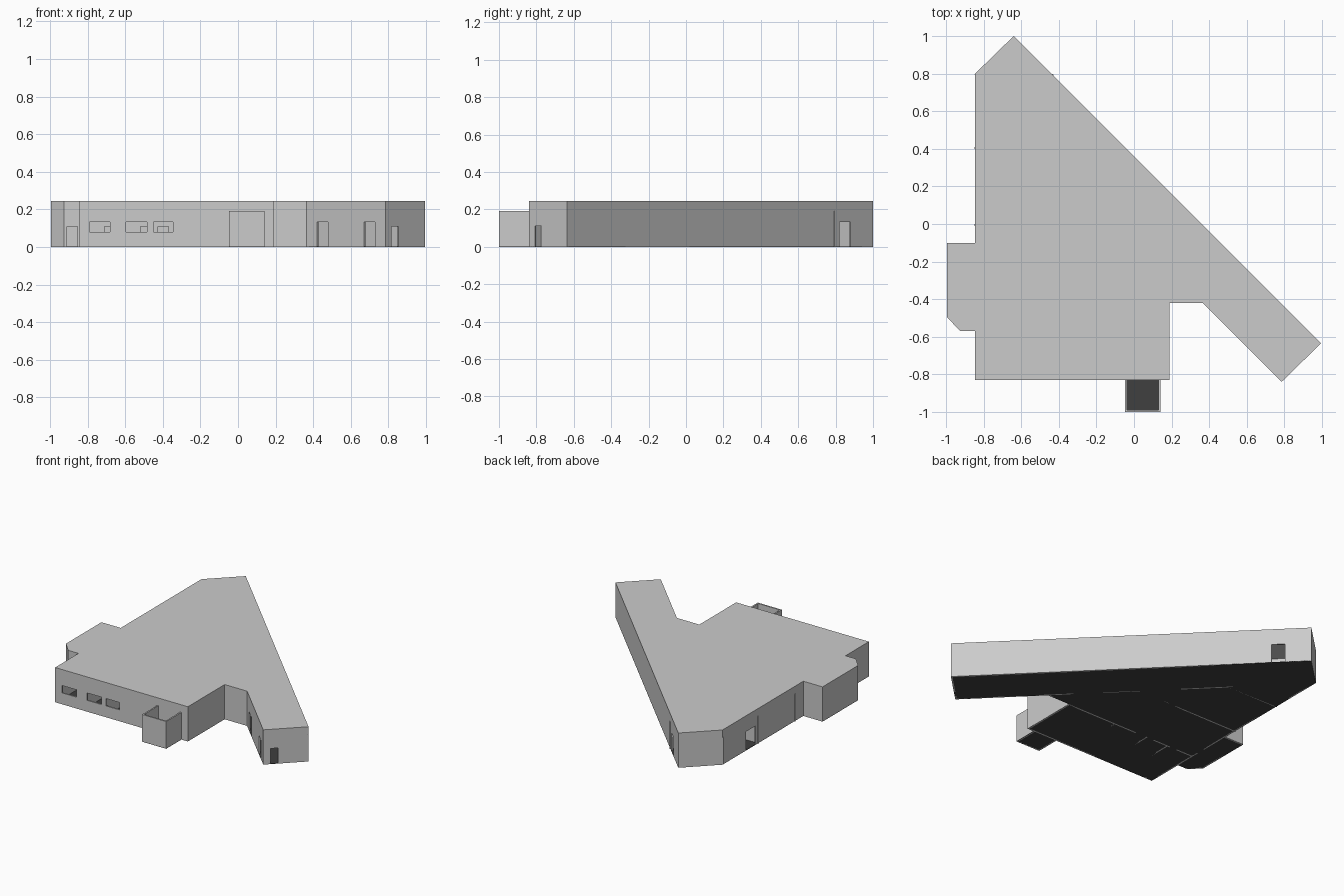
import bpy, bmesh
from mathutils import Vector

if "Cube" in bpy.data.objects:
    bpy.data.objects.remove(bpy.data.objects["Cube"])

WALL_H, ROOF_H, T = 0.192, 0.245, 0.01

# Building footprint, clockwise from the back tip
OUTLINE = [(-0.64, 1.0), (0.995, -0.635), (0.785, -0.84), (0.365, -0.42),
           (0.19, -0.42), (0.19, -0.83), (-0.845, -0.83), (-0.845, -0.57),
           (-0.925, -0.57), (-0.995, -0.495), (-0.995, -0.10),
           (-0.845, -0.10), (-0.845, 0.80)]


def finish(name, bm):
    bmesh.ops.recalc_face_normals(bm, faces=bm.faces)
    me = bpy.data.meshes.new(name)
    bm.to_mesh(me)
    bm.free()
    ob = bpy.data.objects.new(name, me)
    bpy.context.collection.objects.link(ob)
    return ob


def slab(name, pts, z0, z1):
    bm = bmesh.new()
    face = bm.faces.new([bm.verts.new((x, y, z0)) for x, y in pts])
    ext = bmesh.ops.extrude_face_region(bm, geom=[face], use_keep_orig=True)
    top = [v for v in ext["geom"] if isinstance(v, bmesh.types.BMVert)]
    bmesh.ops.translate(bm, verts=top, vec=(0, 0, z1 - z0))
    return finish(name, bm)


def wall(name, a, b, holes=()):
    """Wall from a to b, thickened to the right; holes are (s0, s1, z0, z1)."""
    a, b = Vector(a), Vector(b)
    length, d = (b - a).length, (b - a).normalized()
    ss = sorted({0, length, *[h[0] for h in holes], *[h[1] for h in holes]})
    zs = sorted({0, WALL_H, *[h[2] for h in holes], *[h[3] for h in holes]})
    bm = bmesh.new()
    grid = [[bm.verts.new((*(a + d * s), z)) for z in zs] for s in ss]
    for i in range(len(ss) - 1):
        for j in range(len(zs) - 1):
            s, z = (ss[i] + ss[i + 1]) / 2, (zs[j] + zs[j + 1]) / 2
            if not any(h[0] < s < h[1] and h[2] < z < h[3] for h in holes):
                bm.faces.new([grid[i][j], grid[i + 1][j],
                              grid[i + 1][j + 1], grid[i][j + 1]])
    loose = [v for v in bm.verts if not v.link_faces]
    bmesh.ops.delete(bm, geom=loose, context='VERTS')
    ext = bmesh.ops.extrude_face_region(bm, geom=bm.faces[:], use_keep_orig=True)
    back = [v for v in ext["geom"] if isinstance(v, bmesh.types.BMVert)]
    bmesh.ops.translate(bm, verts=back, vec=(d.y * T, -d.x * T, 0))
    return finish(name, bm)


def door(s0, s1, h=0.11):
    return (s0, s1, 0, h)


# Outer walls, with doors and windows listed by wall number
R2 = 2 ** 0.5
openings = {
    0: [door(0.12 * R2, 0.18 * R2, 0.133)],
    1: [door((0.995 - 0.855) * R2, (0.995 - 0.82) * R2)],
    2: [door((0.785 - x1) * R2, (0.785 - x0) * R2, 0.133)
        for x0, x1 in ((0.67, 0.73), (0.42, 0.48))],
    5: [(0.19 - x1, 0.19 - x0, 0.08, 0.132)
        for x0, x1 in ((-0.79, -0.68), (-0.595, -0.485), (-0.45, -0.345))],
    7: [door(0.01, 0.065)],
    11: [door(0.53, 0.64, 0.133)],
}
for i, a in enumerate(OUTLINE):
    wall(f"outer_wall_{i}", a, OUTLINE[(i + 1) % len(OUTLINE)],
         openings.get(i, ()))

# Roof slab and floor
slab("roof", OUTLINE, WALL_H - 0.002, ROOF_H)
dark = bpy.data.materials.new("dark_floor")
dark.diffuse_color = (0.05, 0.05, 0.05, 1)
dark.use_nodes = True
dark.node_tree.nodes["Principled BSDF"].inputs["Base Color"].default_value = dark.diffuse_color
yard = [(-0.048, -0.83), (0.14, -0.83), (0.14, -1.0), (-0.048, -1.0)]
for name, pts in (("floor", OUTLINE), ("yard_floor", yard)):
    slab(name, pts, 0, 0.003).data.materials.append(dark)

# Open-topped yard at the front
for i in range(3):
    wall(f"yard_wall_{i}", yard[i + 1], yard[(i + 2) % 4])

# Interior partitions, some ends show slightly through the outer walls
wall("wing_corridor_wall", (0.369, -0.424), (-0.849, 0.794),
     [door(0.3, 0.36), door(0.8, 0.86), door(1.3, 1.36)])
wall("back_partition", (-0.427, 0.793), (-0.635, 0.585), [door(0.1, 0.16)])
wall("upper_partition", (-0.849, 0.41), (-0.465, 0.41))
wall("middle_partition", (-0.849, 0.0), (-0.055, 0.0), [door(0.5, 0.56)])
wall("bay_partition", (-0.845, -0.57), (-0.845, -0.10), [door(0.2, 0.26)])
wall("front_corridor_wall", (-0.845, -0.42), (0.19, -0.42),
     [door(x + 0.845, x + 0.9) for x in (-0.71, -0.52, -0.425)])
for x in (-0.64, -0.467, -0.2):
    wall("front_room_partition", (x, -0.83), (x, -0.42))
